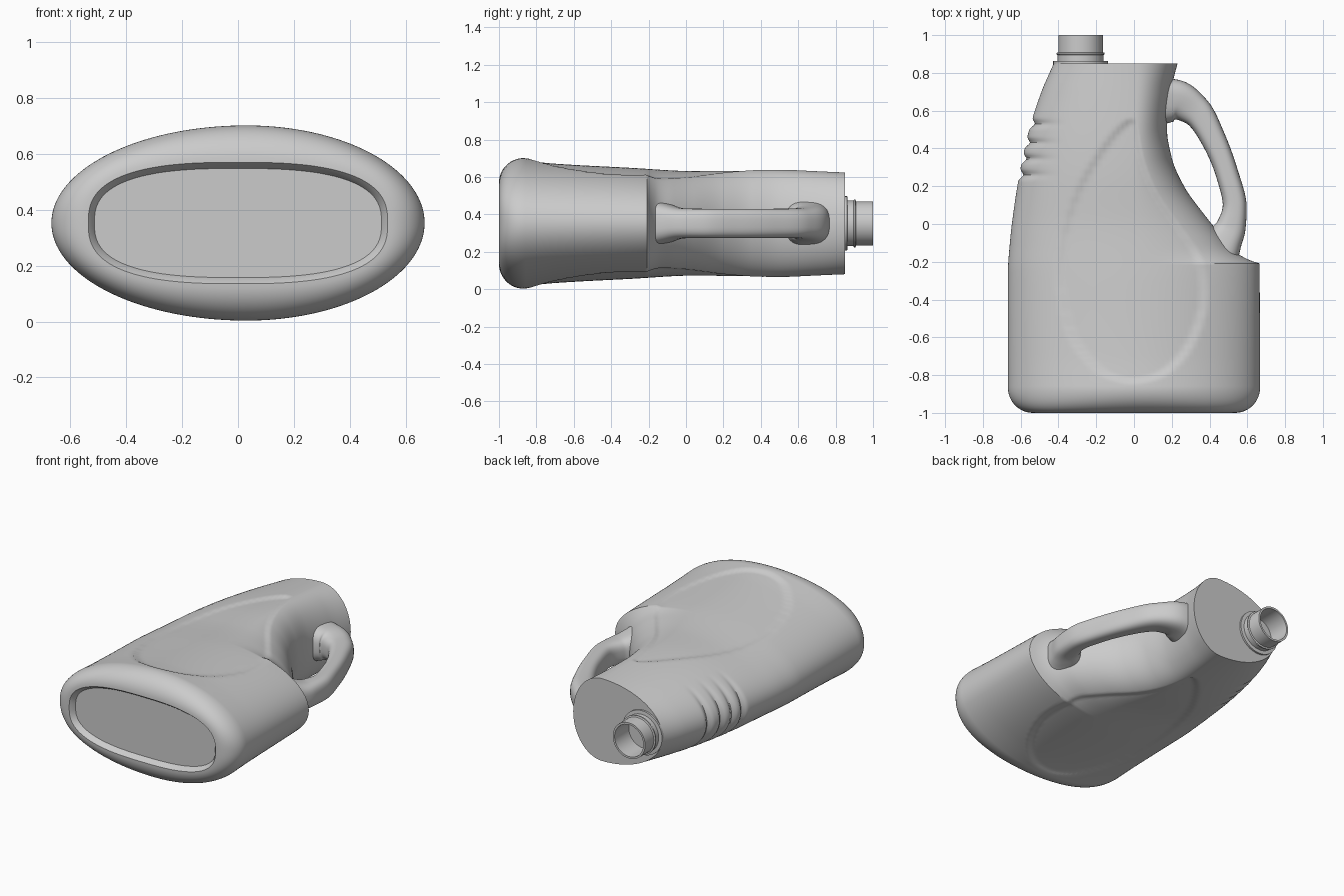
import bpy, bmesh, math
from mathutils import Vector

if "Cube" in bpy.data.objects:
    bpy.data.objects.remove(bpy.data.objects["Cube"])

MID = 0.352          # height of the bottle's centre plane
AROUND = 160

plastic = bpy.data.materials.new("grey plastic")
plastic.use_nodes = True
plastic.diffuse_color = (0.6, 0.6, 0.6, 1)
plastic.node_tree.nodes["Principled BSDF"].inputs["Base Color"].default_value = (0.6, 0.6, 0.6, 1)


def smooth_curve(keys, t):
    """Monotone cubic through (t, value) keys."""
    if t <= keys[0][0]:
        return keys[0][1]
    if t >= keys[-1][0]:
        return keys[-1][1]
    slopes = [(b[1] - a[1]) / (b[0] - a[0]) for a, b in zip(keys, keys[1:])]
    i = max(k for k in range(len(slopes)) if keys[k][0] <= t)

    def tangent(k):
        if k == 0 or k == len(slopes):
            return slopes[min(k, len(slopes) - 1)]
        p, q = slopes[k - 1], slopes[k]
        return 2 * p * q / (p + q) if p * q > 0 else 0

    (t0, v0), (t1, v1) = keys[i], keys[i + 1]
    w = t1 - t0
    s = (t - t0) / w
    return ((1 + 2 * s) * (1 - s) ** 2 * v0 + s * (1 - s) ** 2 * w * tangent(i)
            + s * s * (3 - 2 * s) * v1 + s * s * (s - 1) * w * tangent(i + 1))


def loft(name, rings, caps=(True, True), angle=32):
    """Skin a list of closed rings of points into one object."""
    bm = bmesh.new()
    loops = [[bm.verts.new(p) for p in ring] for ring in rings]
    n = len(loops[0])
    for a, b in zip(loops, loops[1:]):
        for i in range(n):
            j = (i + 1) % n
            bm.faces.new((a[i], a[j], b[j], b[i]))
    if caps[0]:
        bm.faces.new(loops[0][::-1])
    if caps[1]:
        bm.faces.new(loops[-1])
    bmesh.ops.recalc_face_normals(bm, faces=bm.faces)
    mesh = bpy.data.meshes.new(name)
    bm.to_mesh(mesh)
    bm.free()
    mesh.materials.append(plastic)
    ob = bpy.data.objects.new(name, mesh)
    bpy.context.collection.objects.link(ob)
    bpy.ops.object.select_all(action='DESELECT')
    ob.select_set(True)
    bpy.context.view_layer.objects.active = ob
    bpy.ops.object.shade_smooth_by_angle(angle=math.radians(angle))
    return ob


def power(v, e):
    return math.copysign(abs(v) ** e, v)


# Outline of the body along its length
LEFT = [(-0.87, 0.667), (-0.25, 0.667), (-0.1, 0.657), (0.05, 0.64), (0.3, 0.6),
        (0.5, 0.555), (0.7, 0.49), (0.85, 0.425)]
RIGHT = [(-0.87, 0.667), (-0.21, 0.665), (-0.195, 0.62), (-0.15, 0.54), (-0.07, 0.47),
         (0.04, 0.38), (0.2, 0.265), (0.35, 0.2), (0.5, 0.175), (0.7, 0.195), (0.85, 0.23)]
HALF = [(-0.87, 0.349), (-0.7, 0.332), (-0.3, 0.31), (0.05, 0.292), (0.25, 0.294), (0.85, 0.272)]
PEAK = [(-0.87, 0.03), (-0.3, 0.04), (0.3, 0), (0.85, 0.02)]

# Teardrop outline of the sunken panels
PANEL = [Vector(p) for p in (
    (-0.02, 0.56), (-0.1, 0.5), (-0.2, 0.37), (-0.3, 0.2), (-0.37, 0), (-0.405, -0.2),
    (-0.395, -0.4), (-0.33, -0.62), (-0.2, -0.78), (-0.1, -0.83), (0, -0.845), (0.15, -0.81),
    (0.28, -0.69), (0.36, -0.52), (0.385, -0.35), (0.35, -0.17), (0.25, -0.02),
    (0.12, 0.17), (0.05, 0.35), (0.015, 0.53))]


def round_closed(points, steps):
    out = []
    n = len(points)
    for i in range(n):
        a, b, c, d = (points[(i + k) % n] for k in (-1, 0, 1, 2))
        for k in range(steps):
            t = k / steps
            out.append(b + (c - a) * (t / 2) + (a - b * 2.5 + c * 2 - d / 2) * t ** 2
                       + ((b - c) * 1.5 + (d - a) / 2) * t ** 3)
    return out


PANEL_EDGE = round_closed(PANEL, 3)


def panel_depth(x, y):
    """Zero outside the teardrop, ramping to full depth inside it."""
    if not (-0.43 < x < 0.41 and -0.87 < y < 0.58):
        return 0
    p, inside, near = Vector((x, y)), False, 1
    for a, b in zip(PANEL_EDGE, PANEL_EDGE[1:] + PANEL_EDGE[:1]):
        if (a.y > y) != (b.y > y) and x < a.x + (y - a.y) * (b.x - a.x) / (b.y - a.y):
            inside = not inside
        e = b - a
        s = min(1, max(0, (p - a).dot(e) / e.length_squared))
        near = min(near, (p - a - e * s).length)
    return 0.013 * min(1, near / 0.03) if inside else 0


def body_ring(y, inset=0, exponent=2, offset=0):
    left, right = smooth_curve(LEFT, y), smooth_curve(RIGHT, y)
    half, peak = smooth_curve(HALF, y), smooth_curve(PEAK, y)
    peak *= max(0, 1 - inset / 0.13)
    ring = []
    for i in range(AROUND):
        a = math.tau * i / AROUND
        c, s = power(math.cos(a), 2 / exponent), power(math.sin(a), 2 / exponent)
        reach = (right - peak if c > 0 else left + peak) - inset
        # finger grooves on the pouring side
        if c < 0:
            ripple = sum(math.exp(-((y - g) / 0.018) ** 2) for g in (0.53, 0.43, 0.345, 0.26))
            reach -= 0.022 * ripple * max(0, 1 - (s / 0.75) ** 2)
        x, z = peak + reach * c, (half - inset) * s
        if not inset:
            z -= math.copysign(panel_depth(x, y), z)
        ring.append((x, y + offset, MID + z))
    return ring


# Body: recessed base, rounded heel, then the long shell
R = 0.132
rings = [body_ring(-1, R + 0.022, 2.7, 0.035), body_ring(-1, R + 0.012, 2.7, 0.015),
         body_ring(-1, R, 2.7)]
for k in range(1, 12):
    t = math.pi / 2 * k / 12
    rings.append(body_ring(-1 + R * (1 - math.cos(t)), R * (1 - math.sin(t)),
                           2 + 0.7 * (1 - math.sin(t))))
STEPS = 172
rings += [body_ring(-1 + R + (1.85 - R) * k / STEPS) for k in range(STEPS + 1)]
loft("bottle_body", rings)

# Handle: swept bar that flares where it meets the body
# centre x, centre y, half width in plan, half thickness
BAR = [(0.12, 0.65, 0.13, 0.13), (0.22, 0.655, 0.11, 0.1), (0.33, 0.595, 0.083, 0.08),
       (0.42, 0.45, 0.066, 0.078), (0.49, 0.275, 0.06, 0.078), (0.533, 0.1, 0.063, 0.078),
       (0.515, -0.01, 0.078, 0.08), (0.475, -0.09, 0.1, 0.1), (0.42, -0.18, 0.14, 0.14)]
tracks = [[(i, row[c]) for i, row in enumerate(BAR)] for c in range(4)]
rings = []
count = 60
for k in range(count + 1):
    t = (len(BAR) - 1) * k / count
    x, y, wide, thick = (smooth_curve(track, t) for track in tracks)
    ahead = [smooth_curve(tr, t + 0.2) - smooth_curve(tr, t - 0.2) for tr in tracks[:2]]
    side = Vector((-ahead[1], ahead[0])).normalized()
    ring = []
    for i in range(40):
        a = math.tau * i / 40
        u, v = wide * power(math.cos(a), 0.7), thick * power(math.sin(a), 0.7)
        ring.append((x + side.x * u, y + side.y * u, MID + v))
    rings.append(ring)
loft("handle", rings, angle=50)

# Neck: open spout with a base ring and a bead, turned about its axis
SPOUT = [(0.145, 0.84), (0.145, 0.862), (0.122, 0.864), (0.122, 0.895), (0.128, 0.898),
         (0.128, 0.906), (0.118, 0.909), (0.118, 1), (0.105, 1), (0.105, 0.852)]
rings = [[(-0.283 + r * math.cos(math.tau * i / 64), y, MID + r * math.sin(math.tau * i / 64))
          for i in range(64)] for r, y in SPOUT]
loft("neck", rings, caps=(False, True))
